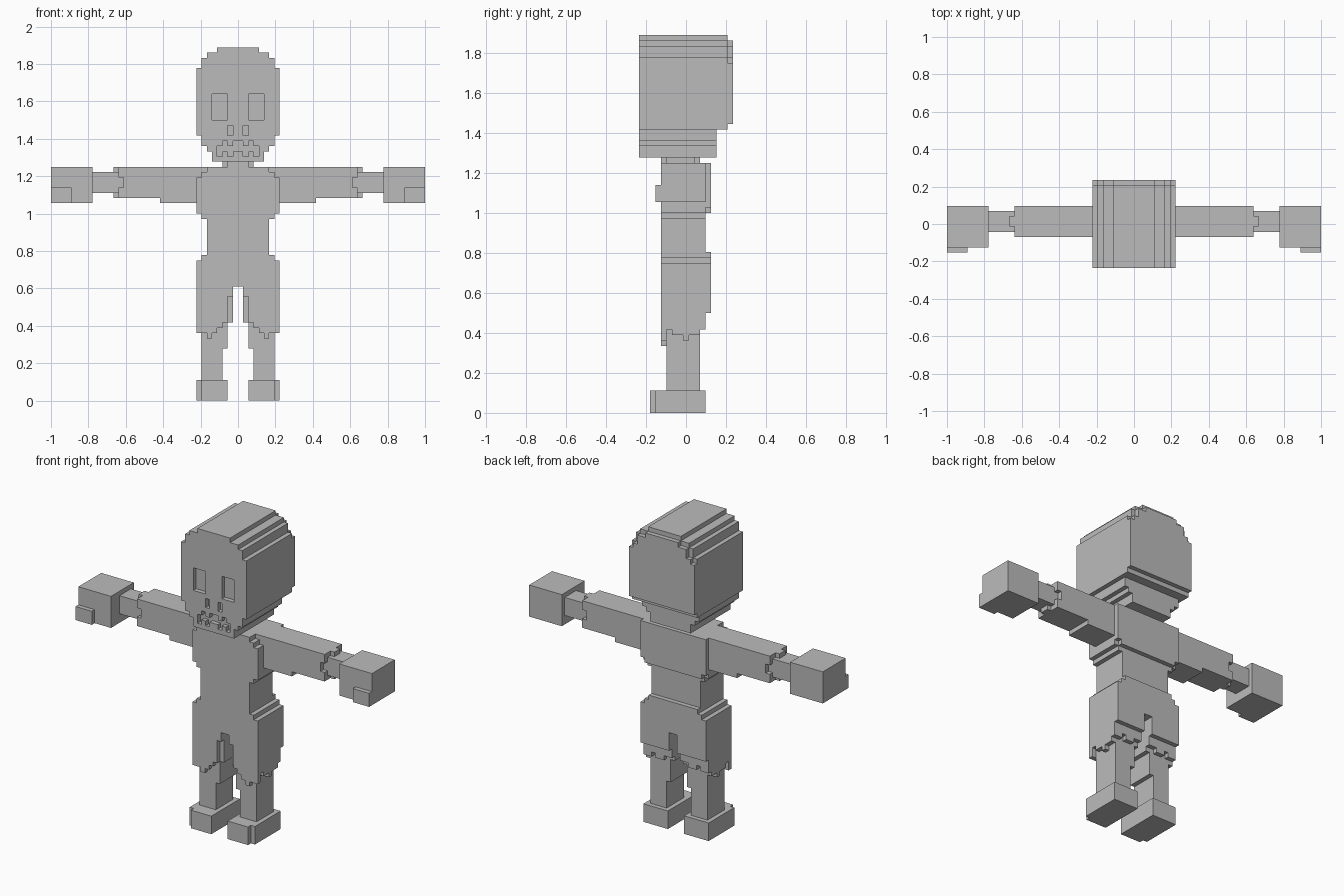
import bpy, bmesh, math

if "Cube" in bpy.data.objects:
    bpy.data.objects.remove(bpy.data.objects["Cube"])

V = 1 / 36          # size of one block
Y0 = -8.5           # depth of block layer 0

grey = bpy.data.materials.new("plain grey")
grey.diffuse_color = (0.5, 0.5, 0.5, 1)
grey.use_nodes = True
grey.node_tree.nodes["Principled BSDF"].inputs["Base Color"].default_value = grey.diffuse_color


def box(x0, x1, y0, y1, z0, z1):
    """Set of block cells filling a range."""
    return {(x, y, z) for x in range(x0, x1) for y in range(y0, y1) for z in range(z0, z1)}


def wide(h, y0, y1, z0, z1):
    """Centred box of half width h."""
    return box(-h, h, y0, y1, z0, z1)


def flip(cells):
    return {(-1 - x, y, z) for x, y, z in cells}


# Corner loops for the six sides of a block
SIDES = {
    (-1, 0, 0): ((0, 0, 0), (0, 0, 1), (0, 1, 1), (0, 1, 0)),
    (1, 0, 0): ((1, 0, 0), (1, 1, 0), (1, 1, 1), (1, 0, 1)),
    (0, -1, 0): ((0, 0, 0), (1, 0, 0), (1, 0, 1), (0, 0, 1)),
    (0, 1, 0): ((0, 1, 0), (0, 1, 1), (1, 1, 1), (1, 1, 0)),
    (0, 0, -1): ((0, 0, 0), (0, 1, 0), (1, 1, 0), (1, 0, 0)),
    (0, 0, 1): ((0, 0, 1), (1, 0, 1), (1, 1, 1), (0, 1, 1)),
}


def build(name, cells):
    """Skin the cells and merge the flat areas."""
    bm, verts = bmesh.new(), {}
    for c in sorted(cells):
        for d, loop in SIDES.items():
            if tuple(a + b for a, b in zip(c, d)) in cells:
                continue
            face = []
            for o in loop:
                k = tuple(a + b for a, b in zip(c, o))
                if k not in verts:
                    verts[k] = bm.verts.new((k[0] * V, (k[1] + Y0) * V, k[2] * V))
                face.append(verts[k])
            bm.faces.new(face)
    bmesh.ops.dissolve_limit(bm, angle_limit=math.radians(1), verts=bm.verts[:], edges=bm.edges[:])
    me = bpy.data.meshes.new(name)
    bm.to_mesh(me)
    bm.free()
    me.materials.append(grey)
    bpy.context.collection.objects.link(bpy.data.objects.new(name, me))


def pair(name, cells):
    build("left_" + name, cells)
    build("right_" + name, flip(cells))


# Head: stepped crown, broad middle, narrow jaw
head = set()
for h, y1, z0, z1 in ((5, 14, 46, 48), (6, 14, 48, 49), (7, 14, 49, 51), (8, 16, 51, 64),
                      (7, 16, 64, 66), (6, 16, 66, 67), (4, 16, 67, 68)):
    head |= wide(h, 0, y1, z0, z1)
# Raised back of the head
for h, z0, z1 in ((8, 52, 63), (7, 63, 64), (6, 64, 66), (4, 66, 67)):
    head |= wide(h, 16, 17, z0, z1)
# Sunken eyes, nostrils and toothed mouth
carve = box(2, 5, 0, 1, 54, 59) | box(1, 2, 0, 1, 51, 53) | box(0, 4, 0, 1, 48, 49)
for x, z in ((0, 49), (2, 49), (1, 47), (3, 47)):
    carve |= box(x, x + 1, 0, 1, z, z + 1)
build("head", head - carve - flip(carve))

# Neck with clipped corners
build("neck", wide(3, 5, 10, 45, 46) | wide(2, 4, 11, 45, 46))

# Torso: chest, waist and back panel
torso = wide(8, 6, 12, 36, 45) | wide(6, 4, 12, 28, 36)
for h, z0, z1 in ((7, 35, 36), (8, 36, 43), (7, 43, 44), (6, 44, 45)):
    torso |= wide(h, 4, 12, z0, z1)
torso |= wide(8, 12, 13, 37, 45) | wide(7, 12, 13, 36, 37)
build("torso", torso)

# Sleeves with ragged cuffs
sleeve = box(8, 15, 6, 12, 38, 39) | box(8, 22, 6, 12, 39, 45)
sleeve |= box(22, 23, 6, 12, 39, 45) - box(22, 23, 6, 7, 41, 43) - box(22, 23, 11, 12, 41, 43)
sleeve |= box(23, 24, 8, 10, 44, 45) | box(23, 24, 8, 10, 39, 40)
pair("sleeve", sleeve)
pair("wrist", box(23, 28, 7, 11, 40, 44))
pair("hand", box(28, 36, 4, 12, 38, 45) | box(32, 36, 3, 4, 38, 41))

# Shorts: hips, open inner seam and raised seat
shorts = wide(8, 4, 12, 16, 27) | wide(7, 4, 12, 27, 28)
shorts |= wide(8, 12, 13, 18, 27) | wide(7, 12, 13, 27, 28) | wide(6, 12, 13, 28, 29)
shorts -= wide(1, 4, 13, 16, 22) | wide(2, 4, 5, 16, 20)
# Ragged hems hanging as one-block-thick cloth
hem = set()
for i, z in enumerate((15, 14, 13, 12, 13, 13)):
    hem |= box(2 + i, 3 + i, 4, 5, z, 16)
for i, z in enumerate((15, 15, 14, 14, 13, 14, 14, 15)):
    hem |= box(7, 8, 4 + i, 5 + i, z, 16)
for i, z in enumerate((16, 15, 15, 16, 15, 15)):
    hem |= box(2 + i, 3 + i, 11, 12, z, 16)
hem |= box(1, 2, 5, 11, 15, 16)
build("shorts", shorts | hem | flip(hem))

# Legs and shoes
pair("leg", box(3, 7, 5, 11, 4, 10) | box(2, 7, 5, 11, 10, 16))
pair("shoe", box(2, 8, 3, 12, 0, 4) | box(2, 7, 2, 3, 0, 4))
